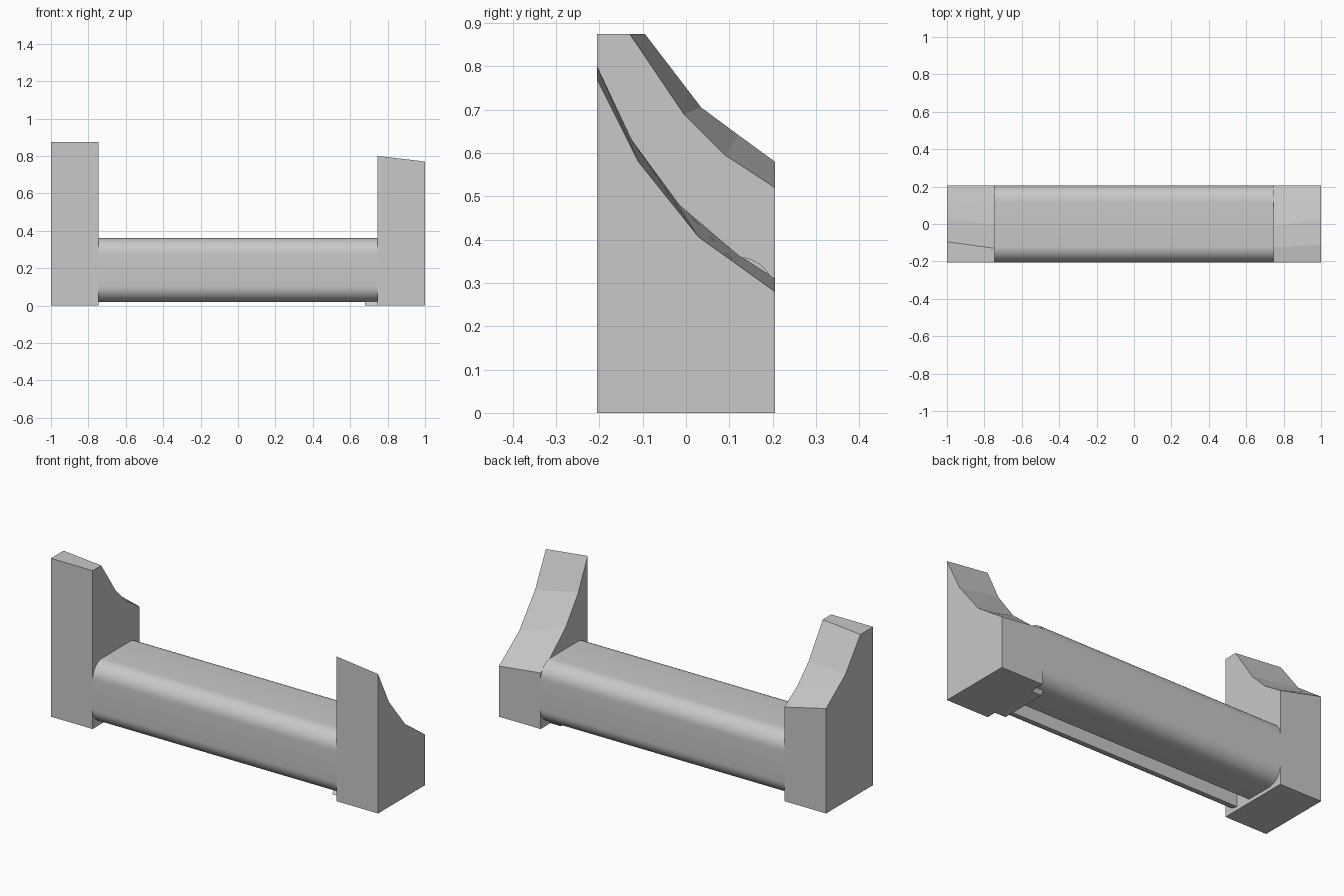
import bpy, bmesh, math

if "Cube" in bpy.data.objects:
    bpy.data.objects.remove(bpy.data.objects["Cube"], do_unlink=True)

# One plain grey for the whole bracket
grey = bpy.data.materials.new("light_grey")
grey.use_nodes = True
colour = (0.58, 0.58, 0.58, 1)
grey.diffuse_color = colour
grey.node_tree.nodes["Principled BSDF"].inputs["Base Color"].default_value = colour

DEPTH = 0.205      # half depth in y
INNER = 0.745      # inner face of each end block


def loft(name, x_a, profile_a, x_b, profile_b, smooth=False):
    """Join two matching (y, z) profiles at x_a and x_b into a solid."""
    bm = bmesh.new()
    a = [bm.verts.new((x_a, y, z)) for y, z in profile_a]
    b = [bm.verts.new((x_b, y, z)) for y, z in profile_b]
    bm.faces.new(a)
    bm.faces.new(b[::-1])
    n = len(a)
    for i in range(n):
        j = (i + 1) % n
        bm.faces.new((a[i], b[i], b[j], a[j]))
    bmesh.ops.recalc_face_normals(bm, faces=bm.faces[:])
    mesh = bpy.data.meshes.new(name)
    bm.to_mesh(mesh)
    bm.free()
    mesh.materials.append(grey)
    obj = bpy.data.objects.new(name, mesh)
    bpy.context.collection.objects.link(obj)
    if smooth:
        bpy.ops.object.select_all(action='DESELECT')
        obj.select_set(True)
        bpy.context.view_layer.objects.active = obj
        bpy.ops.object.shade_smooth_by_angle(angle=math.radians(30))
    return obj


def block_profile(slope):
    """Close a sloping top line down to the ground."""
    return [(-DEPTH, 0)] + slope + [(DEPTH, 0)]


# Tall end block, its curved back twisting outwards
loft("tall_end_block",
     -1, block_profile([(-DEPTH, .875), (-.095, .875), (.035, .705), (.12, .642), (DEPTH, .58)]),
     -INNER, block_profile([(-DEPTH, .875), (-.13, .875), (-.005, .69), (.09, .595), (DEPTH, .52)]))

# Short end block
loft("short_end_block",
     INNER, block_profile([(-DEPTH, .80), (-.125, .63), (-.015, .48), (.12, .365), (DEPTH, .31)]),
     1, block_profile([(-DEPTH, .77), (-.11, .58), (.03, .405), (.12, .341), (DEPTH, .28)]))


def corner(y, z, start, radius=.085, steps=10):
    """Quarter arc around a corner centre, starting at an angle in degrees."""
    angles = [math.radians(start + 90 * i / steps) for i in range(steps + 1)]
    return [(y + radius * math.cos(t), z + radius * math.sin(t)) for t in angles]


# Rounded crossbar with a narrow groove along its underside
bar = corner(.12, .275, 0) + corner(-.12, .275, 90) + corner(-.12, .105, 180)
groove = [(-.118, .10), (-.03, .10), (-.03, .02)]
bar += groove + corner(.12, .105, 270)
loft("crossbar", -INNER, bar, INNER, bar, smooth=True)

# Small foot under the short end of the bar
foot = [(-.15, 0), (.12, 0), (.14, .03), (-.12, .03)]
loft("bar_foot", .68, foot, INNER, foot)
